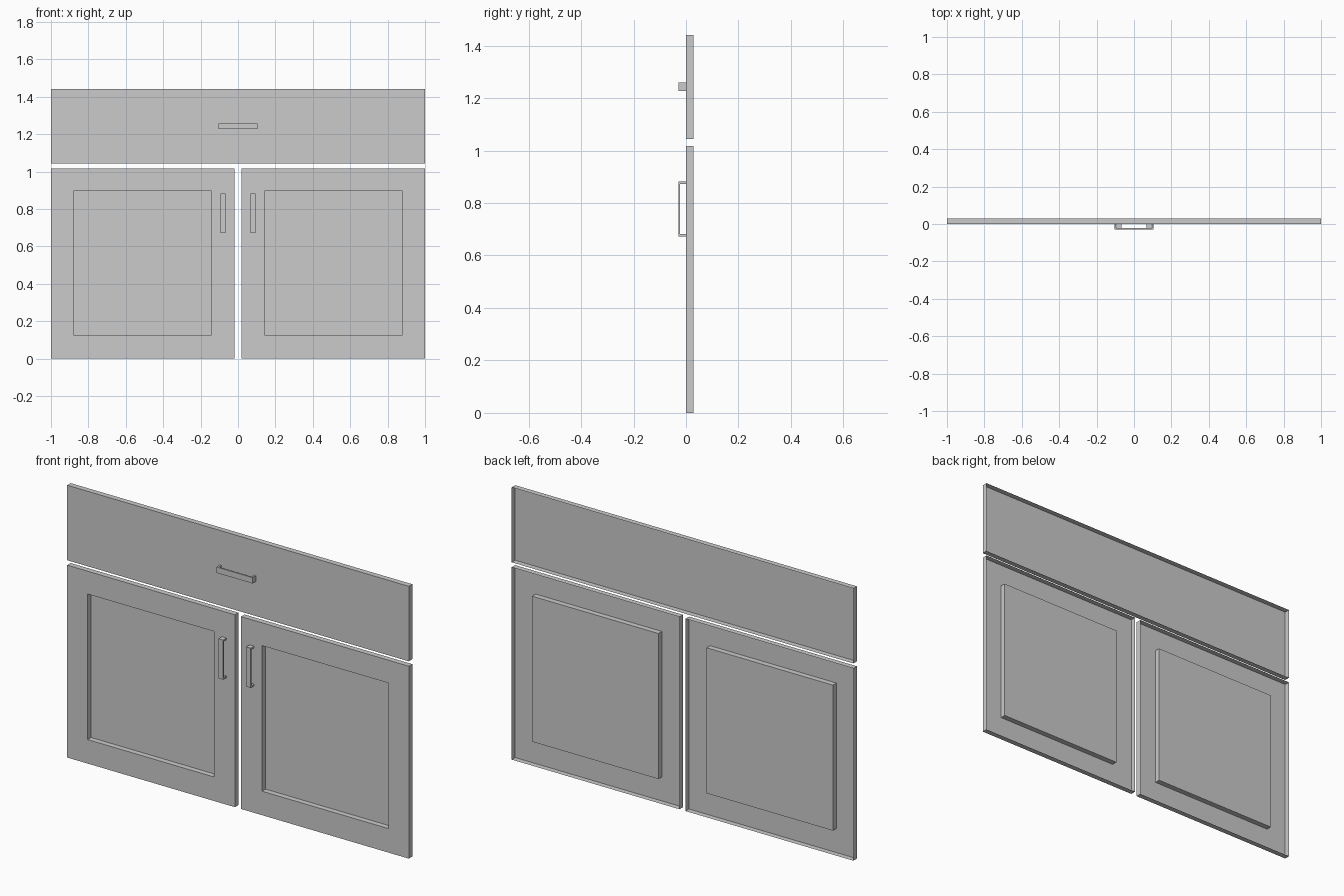
import bpy
import bmesh

if "Cube" in bpy.data.objects:
    bpy.data.objects.remove(bpy.data.objects["Cube"])

FRONT, BACK = 0.0, 0.029      # front face and rear rim of the boards
GRIP, GRIP_IN = -0.029, -0.022  # outer and inner face of the handle bars


def finish(bm, name):
    mesh = bpy.data.meshes.new(name)
    bm.to_mesh(mesh)
    bm.free()
    obj = bpy.data.objects.new(name, mesh)
    bpy.context.collection.objects.link(obj)
    return obj


def pressed_board(name, rings):
    """Open-backed sheet: rectangles (x0, x1, z0, z1, y) bridged, last one capped."""
    bm = bmesh.new()
    loops = [[bm.verts.new(p) for p in ((x0, y, z0), (x1, y, z0), (x1, y, z1), (x0, y, z1))]
             for x0, x1, z0, z1, y in rings]
    for a, b in zip(loops, loops[1:]):
        for i in range(4):
            j = (i + 1) % 4
            bm.faces.new((a[i], a[j], b[j], b[i]))
    bm.faces.new(loops[-1])
    return finish(bm, name)


def handle(name, centre, length, width, post, vertical):
    """U-shaped profile extruded across its width, standing on the front face."""
    h = length / 2
    profile = [(-h, FRONT), (-h, GRIP), (h, GRIP), (h, FRONT),
               (h - post, FRONT), (h - post, GRIP_IN), (-h + post, GRIP_IN), (-h + post, FRONT)]

    def place(u, y, w):
        dx, dz = (w, u) if vertical else (u, w)
        return (centre[0] + dx, y, centre[1] + dz)

    bm = bmesh.new()
    sides = [[bm.verts.new(place(u, y, w)) for u, y in profile] for w in (-width / 2, width / 2)]
    n = len(profile)
    for i in range(n):
        j = (i + 1) % n
        bm.faces.new((sides[0][i], sides[0][j], sides[1][j], sides[1][i]))
    # End caps split into two posts and a bar
    for s in sides:
        bm.faces.new((s[0], s[1], s[6], s[7]))
        bm.faces.new((s[1], s[2], s[5], s[6]))
        bm.faces.new((s[2], s[3], s[4], s[5]))
    bmesh.ops.recalc_face_normals(bm, faces=bm.faces)
    # Merge the cap pieces into clean U-shaped faces
    bmesh.ops.dissolve_limit(bm, angle_limit=0.01, verts=bm.verts, edges=bm.edges)
    return finish(bm, name)


# Drawer front and its handle
pressed_board("drawer_front", [(-1, 1, 1.044, 1.441, BACK), (-1, 1, 1.044, 1.441, FRONT)])
handle("drawer_handle", (0, 1.243), 0.21, 0.031, 0.009, False)

# Pair of doors with recessed panels and upright handles
for side, s in (("left", -1), ("right", 1)):
    ox = sorted((s * 0.018, s * 1.0))
    px = sorted((s * 0.141, s * 0.88))
    pressed_board(side + "_door", [
        (*ox, 0, 1.018, BACK),
        (*ox, 0, 1.018, FRONT),
        (*px, 0.127, 0.897, FRONT),
        (*px, 0.127, 0.897, BACK),
    ])
    handle(side + "_door_handle", (s * 0.081, 0.777), 0.21, 0.027, 0.009, True)
